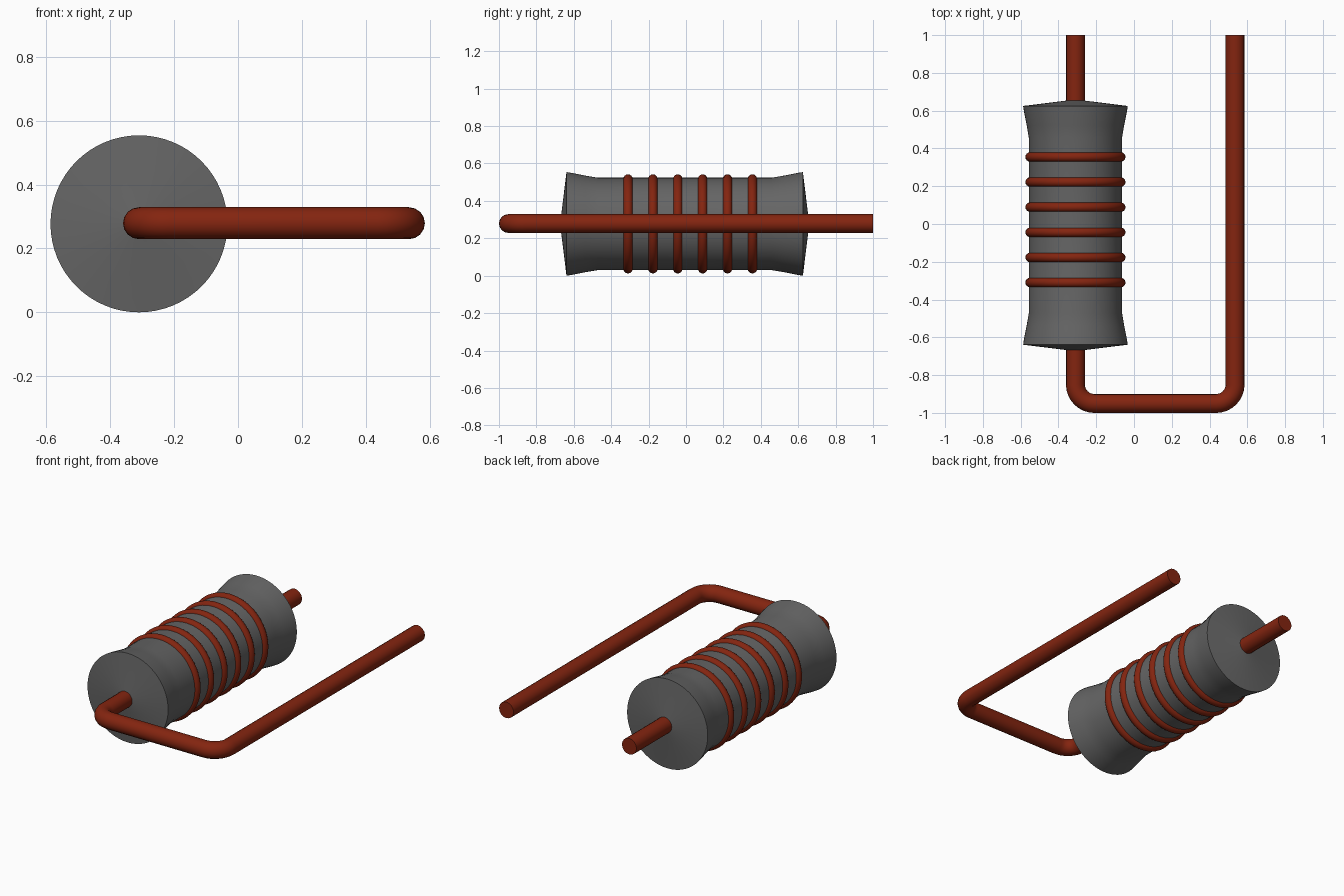
import bpy, bmesh, math
from mathutils import Matrix, Vector

cube = bpy.data.objects.get("Cube")
if cube:
    bpy.data.objects.remove(cube, do_unlink=True)

AXIS_X, AXIS_Z = -0.31, 0.277   # centre line of the core
WIRE_X, WIRE_Y = 0.535, -0.95   # return leg and front crossbar
WIRE_R, BEND_R = 0.05, 0.10


def material(name, rgb):
    mat = bpy.data.materials.new(name)
    mat.use_nodes = True
    mat.diffuse_color = (*rgb, 1)
    mat.node_tree.nodes["Principled BSDF"].inputs["Base Color"].default_value = (*rgb, 1)
    return mat


grey = material("dark grey", (0.13, 0.13, 0.13))
copper = material("copper red", (0.23, 0.018, 0.005))


def finish(obj, mat, angle):
    obj.data.materials.clear()
    obj.data.materials.append(mat)
    bpy.ops.object.select_all(action='DESELECT')
    obj.select_set(True)
    bpy.context.view_layer.objects.active = obj
    bpy.ops.object.shade_smooth_by_angle(angle=math.radians(angle))


def lathe(name, profile, mat, closed=False, steps=64, y=0.0):
    """Spin (radius, y) points around the core's centre line."""
    bm = bmesh.new()
    verts = [bm.verts.new((r, py, 0)) for r, py in profile]
    pairs = list(zip(verts, verts[1:]))
    if closed:
        pairs.append((verts[-1], verts[0]))
    edges = [bm.edges.new(p) for p in pairs]
    bmesh.ops.spin(bm, geom=verts + edges, cent=(0, 0, 0), axis=(0, 1, 0),
                   angle=math.tau, steps=steps)
    bmesh.ops.remove_doubles(bm, verts=bm.verts, dist=1e-5)
    bmesh.ops.recalc_face_normals(bm, faces=bm.faces)
    bm.transform(Matrix.Translation((AXIS_X, y, AXIS_Z)))
    mesh = bpy.data.meshes.new(name)
    bm.to_mesh(mesh)
    bm.free()
    obj = bpy.data.objects.new(name, mesh)
    bpy.context.collection.objects.link(obj)
    finish(obj, mat, 35)
    return obj


# Core: waisted cylinder with flared, slightly conical ends
half = [(0, 0.668), (0.05, 0.66), (0.277, 0.632), (0.272, 0.60),
        (0.258, 0.53), (0.247, 0.465)]
profile = half + [(r, -y) for r, y in reversed(half)]
lathe("core", profile, grey, y=-0.007)

# Six winding rings
ring = [(0.24 + 0.025 * math.cos(a), 0.025 * math.sin(a))
        for a in (math.tau * i / 16 for i in range(16))]
for i in range(6):
    lathe(f"winding_ring_{i + 1}", ring, copper, closed=True, y=0.355 - 0.133 * i)

# Wire: through the core, across the front and back along the left side
path = [Vector((AXIS_X, 1.0))]
for cx, start in ((AXIS_X + BEND_R, 180), (WIRE_X - BEND_R, 270)):
    for k in range(9):
        a = math.radians(start + 90 * k / 8)
        path.append(Vector((cx + BEND_R * math.cos(a),
                            WIRE_Y + BEND_R + BEND_R * math.sin(a))))
path.append(Vector((WIRE_X, 1.0)))

curve = bpy.data.curves.new("lead_wire", 'CURVE')
curve.dimensions = '3D'
curve.bevel_depth = WIRE_R
curve.bevel_resolution = 6
curve.use_fill_caps = True
spline = curve.splines.new('POLY')
spline.points.add(len(path) - 1)
for point, p in zip(spline.points, path):
    point.co = (p.x, p.y, AXIS_Z + 0.002, 1)
wire = bpy.data.objects.new("lead_wire", curve)
bpy.context.collection.objects.link(wire)
bpy.ops.object.select_all(action='DESELECT')
wire.select_set(True)
bpy.context.view_layer.objects.active = wire
bpy.ops.object.convert(target='MESH')
finish(bpy.context.view_layer.objects.active, copper, 40)
